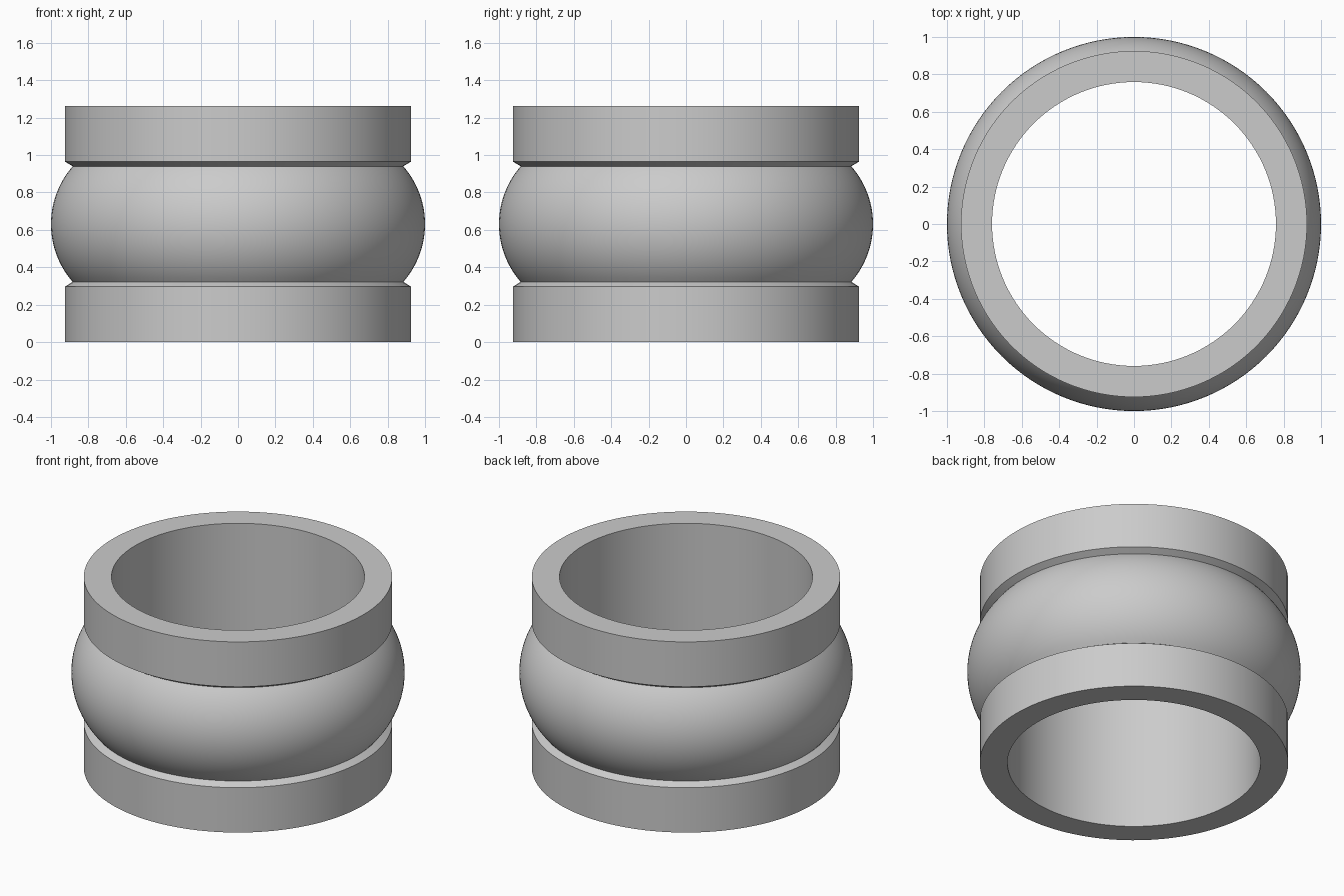
import bpy, bmesh, math
from mathutils import Vector

cube = bpy.data.objects.get("Cube")
if cube:
    bpy.data.objects.remove(cube)

HEIGHT = 1.262
MID = HEIGHT / 2
BORE, BAND, NECK, BULGE = 0.759, 0.925, 0.884, 1.0
BAND_TOP, NECK_Z = 0.297, 0.322
SEGMENTS, ARC_STEPS = 128, 24

grey = bpy.data.materials.new("light grey")
grey.use_nodes = True
colour = (0.6, 0.6, 0.6, 1)
grey.diffuse_color = colour
grey.node_tree.nodes["Principled BSDF"].inputs["Base Color"].default_value = colour

# Lower band: bore edge, outer wall, bevel into the groove
lower = [(BORE, 0), (BAND, 0), (BAND, BAND_TOP)]

# Rounded middle: circular arc from the lower groove to the upper groove
half = MID - NECK_Z
sag = BULGE - NECK
radius = (half ** 2 + sag ** 2) / (2 * sag)
limit = math.asin(half / radius)
arc = []
for i in range(ARC_STEPS + 1):
    a = limit * (2 * i / ARC_STEPS - 1)
    arc.append((BULGE - radius + radius * math.cos(a), MID + radius * math.sin(a)))

# Upper band mirrors the lower one
upper = [(r, HEIGHT - z) for r, z in reversed(lower)]
profile = lower + arc + upper

# Revolve the closed profile around the vertical axis
bm = bmesh.new()
verts = [bm.verts.new((r, 0, z)) for r, z in profile]
edges = [bm.edges.new((v, verts[(i + 1) % len(verts)])) for i, v in enumerate(verts)]
bmesh.ops.spin(bm, geom=verts + edges, cent=Vector(), axis=Vector((0, 0, 1)),
               angle=math.tau, steps=SEGMENTS, use_merge=True)
bmesh.ops.remove_doubles(bm, verts=bm.verts[:], dist=1e-5)
bmesh.ops.recalc_face_normals(bm, faces=bm.faces[:])

mesh = bpy.data.meshes.new("bulged_ring")
bm.to_mesh(mesh)
bm.free()
mesh.materials.append(grey)
ring = bpy.data.objects.new("bulged_ring", mesh)
bpy.context.collection.objects.link(ring)

# Smooth the curves and keep the rims and grooves crisp
bpy.ops.object.select_all(action="DESELECT")
ring.select_set(True)
bpy.context.view_layer.objects.active = ring
bpy.ops.object.shade_smooth_by_angle(angle=math.radians(25))
